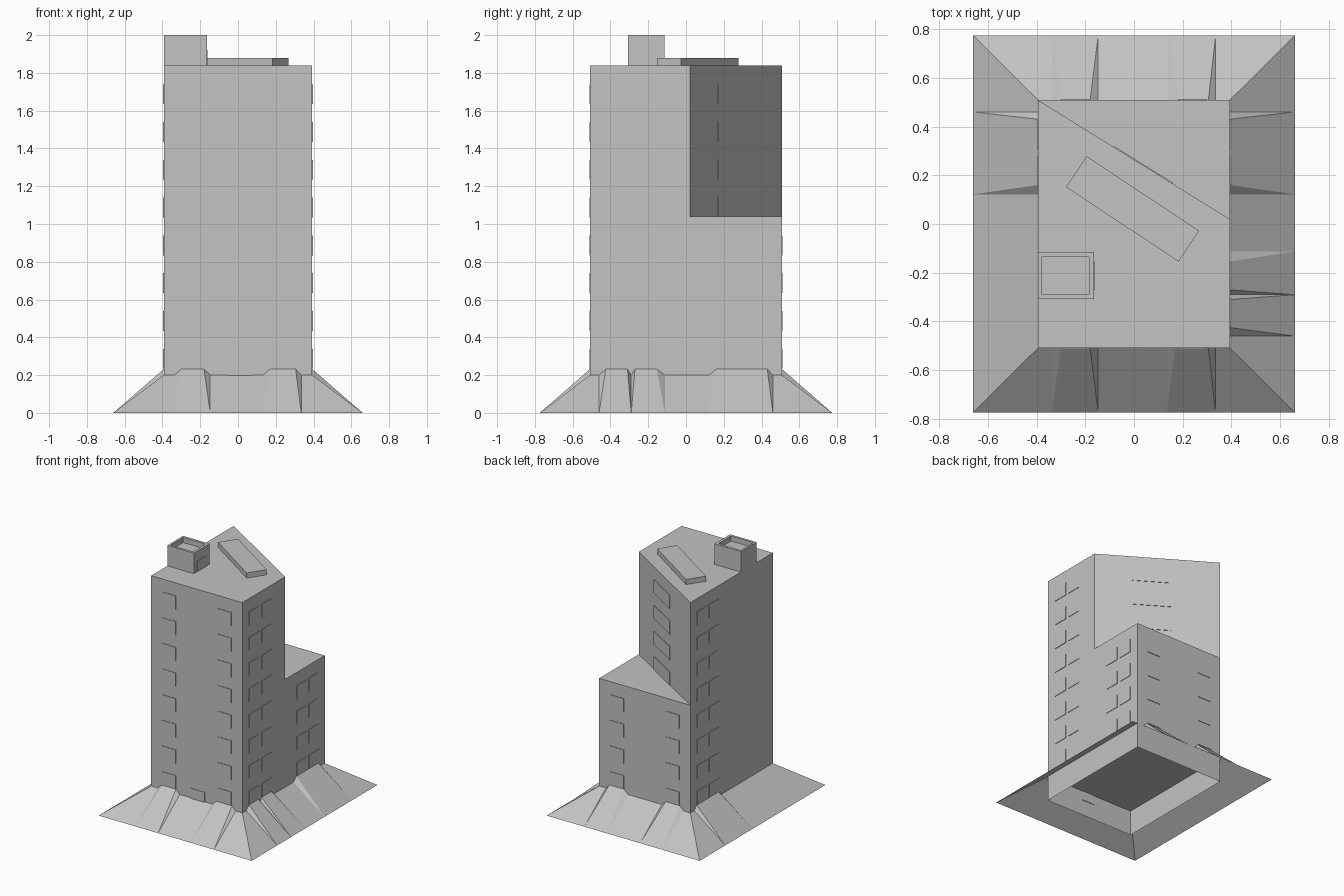
import bpy, bmesh, math
from mathutils import Vector, Matrix

if "Cube" in bpy.data.objects:
    bpy.data.objects.remove(bpy.data.objects["Cube"])

W, D = 0.393, 0.508        # tower half width and half depth
SW, SD = 0.66, 0.774       # skirt half width and half depth
TOP, STEP, GROUND = 1.84, 1.04, 0.2

stone = bpy.data.materials.new("light grey")
stone.diffuse_color = (0.546, 0.546, 0.546, 1)
stone.use_nodes = True
stone.node_tree.nodes["Principled BSDF"].inputs["Base Color"].default_value = stone.diffuse_color


def make(name, polys):
    """Mesh object from a list of polygons, merging shared corners."""
    bm = bmesh.new()
    for p in polys:
        bm.faces.new([bm.verts.new(v) for v in p])
    bmesh.ops.remove_doubles(bm, verts=bm.verts, dist=1e-5)
    me = bpy.data.meshes.new(name)
    bm.to_mesh(me)
    bm.free()
    me.materials.append(stone)
    ob = bpy.data.objects.new(name, me)
    bpy.context.collection.objects.link(ob)
    return ob


def walls(ring, z0, z1):
    n = len(ring)
    return [[(*ring[i], z0), (*ring[(i + 1) % n], z0),
             (*ring[(i + 1) % n], z1), (*ring[i], z1)] for i in range(n)]


def flat(ring, z, up=True):
    return [(*p, z) for p in (ring if up else ring[::-1])]


def rect(x0, x1, y0, y1):
    return [(x0, y0), (x1, y0), (x1, y1), (x0, y1)]


def plate(c, u, w, h, t=0.004):
    """Thin box on a wall: centre, direction along wall, width, height."""
    c, u = Vector(c), Vector(u).normalized()
    n = u.cross(Vector((0, 0, 1)))
    ring = [(c + u * a * w / 2 + n * b)[:2]
            for a, b in ((-1, t), (1, t), (1, -t), (-1, -t))]
    z0, z1 = c.z - h / 2, c.z + h / 2
    return walls(ring, z0, z1) + [flat(ring, z1), flat(ring, z0, False)]


# Tower: full block below the step, cut corner above it
base = rect(-W, W, -D, D)
upper = [(-W, -D), (W, -D), (W, 0.02), (-W, D)]
make("tower", walls(base, 0, STEP) + walls(upper, STEP, TOP) + [
    flat(upper, TOP), flat([(W, 0.02), (W, D), (-W, D)], STEP),
    flat(base, GROUND, False)])

# Sloping skirt
outer = rect(-SW, SW, -SD, SD)
make("base_skirt", [[(*outer[i], 0), (*outer[(i + 1) % 4], 0),
                     (*base[(i + 1) % 4], GROUND), (*base[i], GROUND)]
                    for i in range(4)])

# Each side maps (position along wall, outward amount 0..1) to x, y
SIDES = {
    "front": lambda t, k: (t, -(D + k * (SD - D))),
    "back": lambda t, k: (t, D + k * (SD - D)),
    "right": lambda t, k: (W + k * (SW - W), t),
    "left": lambda t, k: (-(W + k * (SW - W)), t),
}
ALONG = {"front": (1, 0, 0), "back": (-1, 0, 0), "right": (0, 1, 0), "left": (0, -1, 0)}

# Raised ramps on the skirt: outer start, wall start, wall end, outer end
RAMPS = {
    "front": [(-0.337, -0.30, -0.18, -0.147), (0.133, 0.17, 0.305, 0.335)],
    "back": [(-0.337, -0.30, -0.18, -0.147), (0.14, 0.18, 0.305, 0.335)],
    "right": [(-0.46, -0.425, -0.31, -0.29), (-0.29, -0.27, -0.155, -0.112),
              (0.122, 0.16, 0.43, 0.46)],
    "left": [(0.122, 0.16, 0.43, 0.46)],
}
for side, ramps in RAMPS.items():
    P = SIDES[side]
    polys = []
    for o0, w0, w1, o1 in ramps:
        a, b = (*P(o0, 1), 0), (*P(o1, 1), 0)
        c, d = (*P(w1, 0), 0.232), (*P(w0, 0), 0.232)
        e, f = (*P(o0, 0), GROUND), (*P(o1, 0), GROUND)
        polys += [[a, b, c, d], [a, d, e], [b, f, c]]
    if side in ("back", "left"):
        polys = [p[::-1] for p in polys]
    make(side + "_ramps", polys)

# Windows: wall positions and number of storeys
WINDOWS = {
    "front": [(-0.24, 8), (0.24, 8)],
    "back": [(-0.24, 4), (0.24, 4)],
    "right": [(-0.363, 8), (-0.212, 8), (0.22, 4), (0.37, 4)],
    "left": [(0.22, 8), (0.365, 8)],
}
for side, cols in WINDOWS.items():
    polys = []
    for t, rows in cols:
        for r in range(rows):
            polys += plate((*SIDES[side](t, 0), 0.287 + 0.2 * r), ALONG[side], 0.12, 0.105)
    make(side + "_windows", polys)

# Wide windows on the diagonal wall
polys = []
for r in range(4):
    polys += plate((0.037, 0.241, 1.09 + 0.2 * r), (-2 * W, D - 0.02, 0), 0.285, 0.104)
make("diagonal_windows", polys)

# Entrance
make("front_door", plate((0.01, -D, 0.2), (1, 0, 0), 0.12, 0.15))

# Stair house on the roof with a sunken top
house = rect(-W, -0.165, -0.308, -0.115)
inner = rect(-0.378, -0.185, -0.29, -0.135)
rim = [[(*house[i], 2), (*house[(i + 1) % 4], 2),
        (*inner[(i + 1) % 4], 2), (*inner[i], 2)] for i in range(4)]
make("roof_house", walls(house, TOP, 2) + rim +
     [p[::-1] for p in walls(inner, 1.96, 2)] + [flat(inner, 1.96)])
make("roof_door", plate((-0.165, -0.212, 1.882), (0, 1, 0), 0.115, 0.08))

# Slanted skylight box on the roof
rot = Matrix.Rotation(math.radians(-33.5), 2)
box = [tuple(rot @ Vector(p) + Vector((-0.006, 0.062)))
       for p in rect(-0.277, 0.277, -0.076, 0.076)]
make("skylight", walls(box, TOP, 1.88) + [flat(box, 1.88)])
